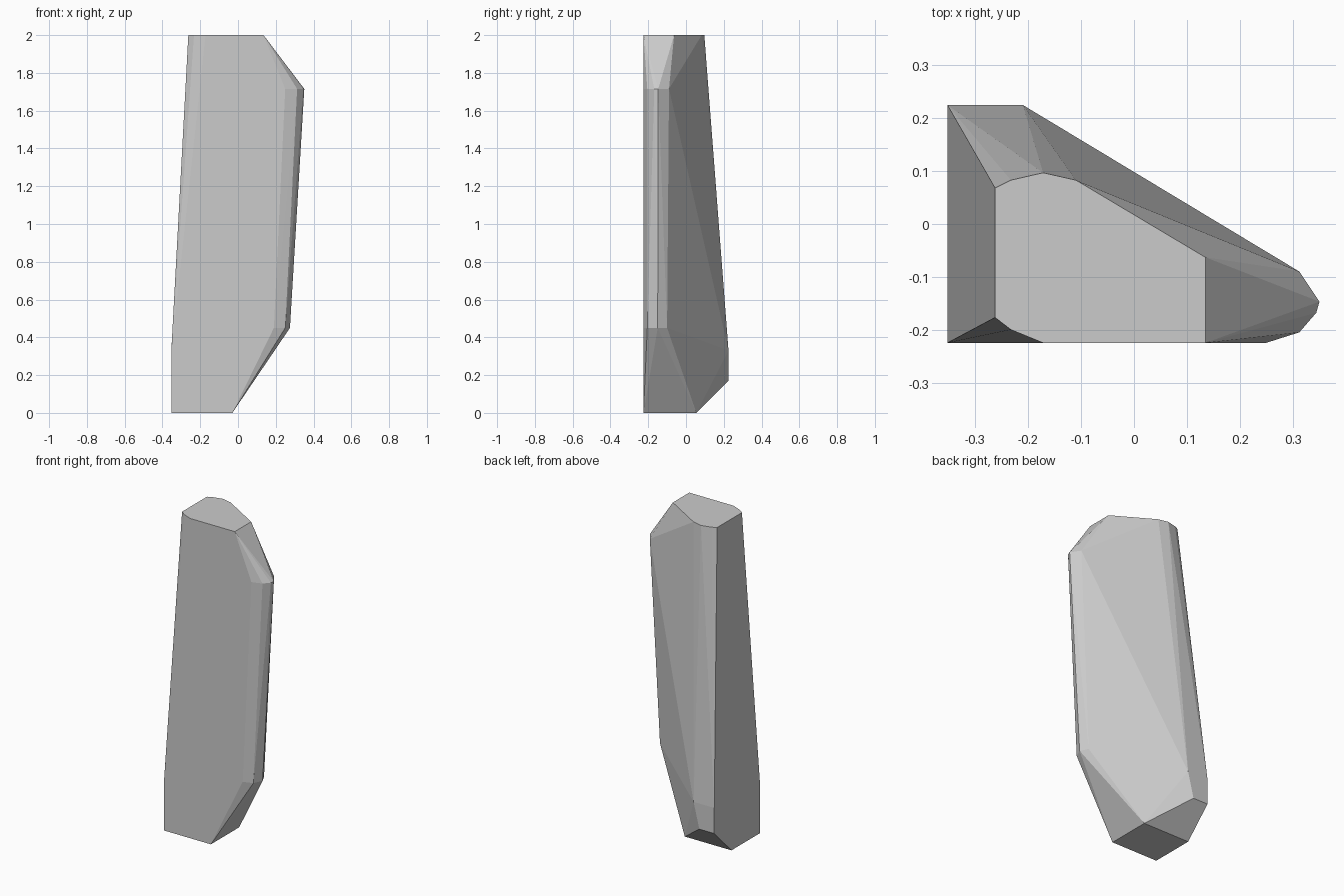
import bpy
import bmesh
import math

default_cube = bpy.data.objects.get("Cube")
if default_cube:
    bpy.data.objects.remove(default_cube, do_unlink=True)


def make_material(name, value):
    mat = bpy.data.materials.new(name)
    mat.use_nodes = True
    colour = (value, value, value, 1.0)
    mat.diffuse_color = colour
    mat.node_tree.nodes["Principled BSDF"].inputs["Base Color"].default_value = colour
    return mat


LEFT, FRONT, BACK = -0.353, -0.225, 0.225

# Outlines of the pillar, each a level height and its corner points
outlines = [
    # base
    (0.0, [(LEFT, FRONT), (-0.03, FRONT), (-0.03, 0.055), (LEFT, 0.055)]),
    # lower back ledge
    (0.17, [(LEFT, BACK), (-0.25, BACK)]),
    # shoulder where the sides begin to lean inward
    (0.33, [(LEFT, FRONT), (LEFT, BACK), (-0.21, BACK)]),
    # rounded nose, lower end
    (0.45, [(0.19, FRONT), (0.25, -0.205), (0.275, -0.15), (0.25, -0.1)]),
    # rounded nose, upper end
    (1.715, [(0.25, FRONT), (0.313, -0.205), (0.345, -0.168),
             (0.351, -0.147), (0.313, -0.09)]),
    # flat top
    (2.0, [(-0.263, 0.068), (-0.233, 0.083), (-0.172, 0.097), (-0.11, 0.083),
           (0.135, -0.063), (0.135, FRONT), (-0.172, FRONT),
           (-0.233, -0.2), (-0.263, -0.177)]),
]

# Wrap the outlines in a faceted shell
bm = bmesh.new()
for z, points in outlines:
    for x, y in points:
        bm.verts.new((x, y, z))
hull = bmesh.ops.convex_hull(bm, input=bm.verts[:])
spare = {v for key in ("geom_interior", "geom_unused") for v in hull[key]
         if isinstance(v, bmesh.types.BMVert)}
bmesh.ops.delete(bm, geom=list(spare), context='VERTS')

# Merge coplanar triangles into clean facets
bmesh.ops.dissolve_limit(bm, angle_limit=math.radians(0.5),
                         verts=bm.verts[:], edges=bm.edges[:])
bmesh.ops.recalc_face_normals(bm, faces=bm.faces[:])

mesh = bpy.data.meshes.new("stone_pillar")
bm.to_mesh(mesh)
bm.free()
mesh.materials.append(make_material("light grey stone", 0.6))
pillar = bpy.data.objects.new("stone_pillar", mesh)
bpy.context.collection.objects.link(pillar)
